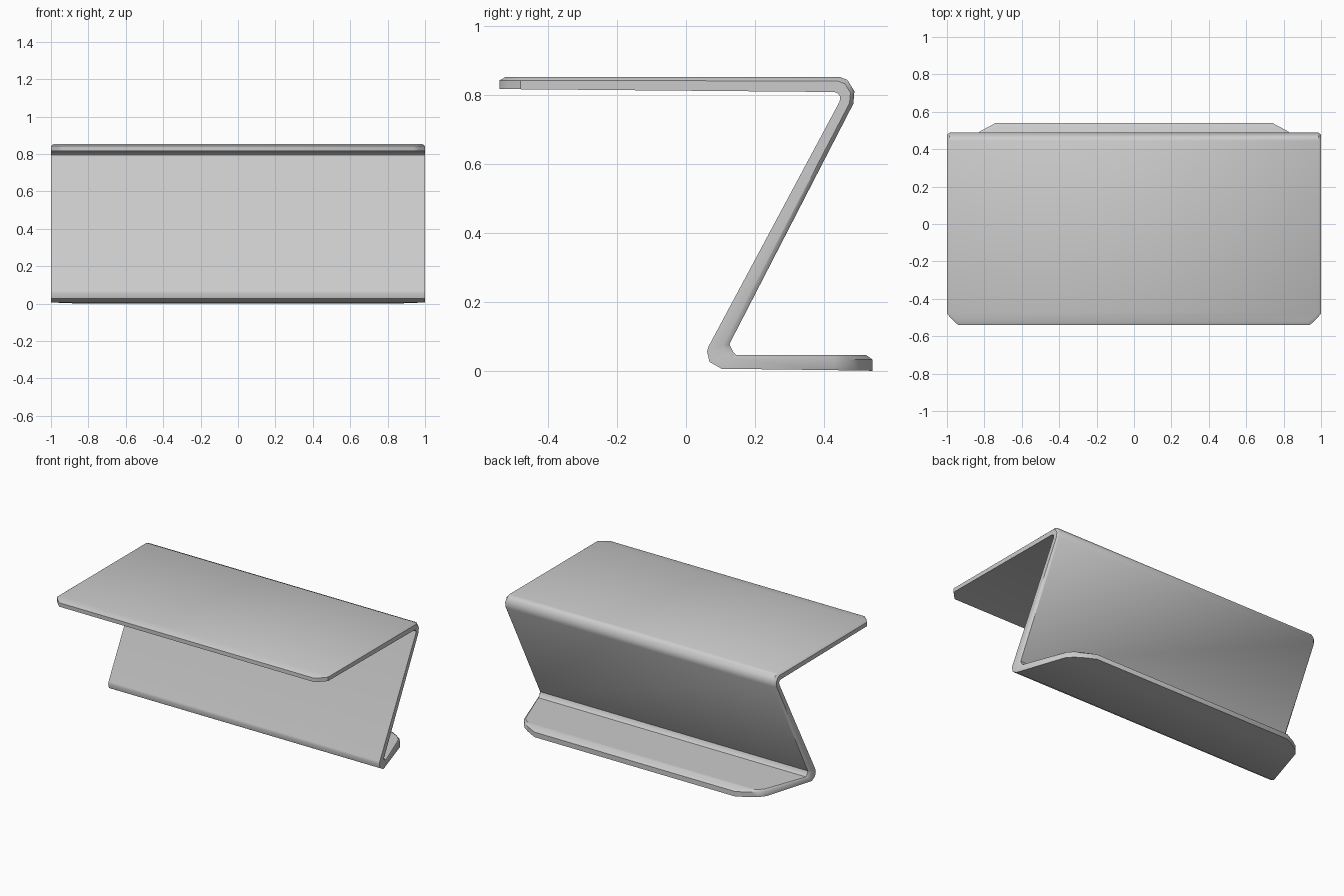
import bpy, bmesh
from math import radians

if "Cube" in bpy.data.objects:
    bpy.data.objects.remove(bpy.data.objects["Cube"])

# Stations along the folded sheet: (rimmed face y,z), (plain face y,z), half width
stations = [
    ((-0.522, 0.852), (-0.54, 0.816), 0.94),    # table top, front edge
    ((-0.505, 0.852), (-0.515, 0.816), 0.968),
    ((-0.475, 0.852), (-0.48, 0.816), 1.0),
    ((0.445, 0.852), (0.43, 0.808), 1.0),       # upper fold
    ((0.468, 0.843), (0.44, 0.804), 1.0),
    ((0.488, 0.810), (0.447, 0.795), 1.0),
    ((0.485, 0.774), (0.445, 0.78), 1.0),
    ((0.126, 0.078), (0.065, 0.07), 1.0),       # lower fold
    ((0.130, 0.068), (0.061, 0.056), 1.0),
    ((0.136, 0.056), (0.068, 0.026), 1.0),
    ((0.146, 0.046), (0.103, 0.006), 1.0),
    ((0.43, 0.046), (0.43, 0.002), 0.895),      # tapered foot
    ((0.465, 0.046), (0.47, 0.001), 0.86),
    ((0.488, 0.046), (0.50, 0.001), 0.815),
    ((0.522, 0.046), (0.54, 0.0), 0.74),        # foot, back edge
]
INSET = 0.013

bm = bmesh.new()
rings = []
for i, (a, b, w) in enumerate(stations):
    # Shoulder point where the bevelled rim meets the side
    t = 0.28
    sy = a[0] + (b[0] - a[0]) * t
    sz = a[1] + (b[1] - a[1]) * t
    if i in (0, 1, 2) or i >= len(stations) - 3:
        sy = b[0]
    half = [(w, b), (w, (sy, sz)), (w - INSET, a)]
    pts = [(-x, *p) for x, p in half] + [(x, *p) for x, p in reversed(half)]
    rings.append([bm.verts.new(p) for p in pts])

# Skin between neighbouring stations and close both ends
for r, s in zip(rings, rings[1:]):
    for k in range(6):
        j = (k + 1) % 6
        bm.faces.new((r[k], r[j], s[j], s[k]))
for r in (rings[0], rings[-1]):
    bm.faces.new((r[0], r[1], r[4], r[5]))
    bm.faces.new((r[1], r[2], r[3], r[4]))
bmesh.ops.recalc_face_normals(bm, faces=bm.faces)

mesh = bpy.data.meshes.new("folded_table")
bm.to_mesh(mesh)
bm.free()
table = bpy.data.objects.new("folded_table", mesh)
bpy.context.collection.objects.link(table)
bpy.context.view_layer.objects.active = table
table.select_set(True)
bpy.ops.object.shade_smooth_by_angle(angle=radians(42))
